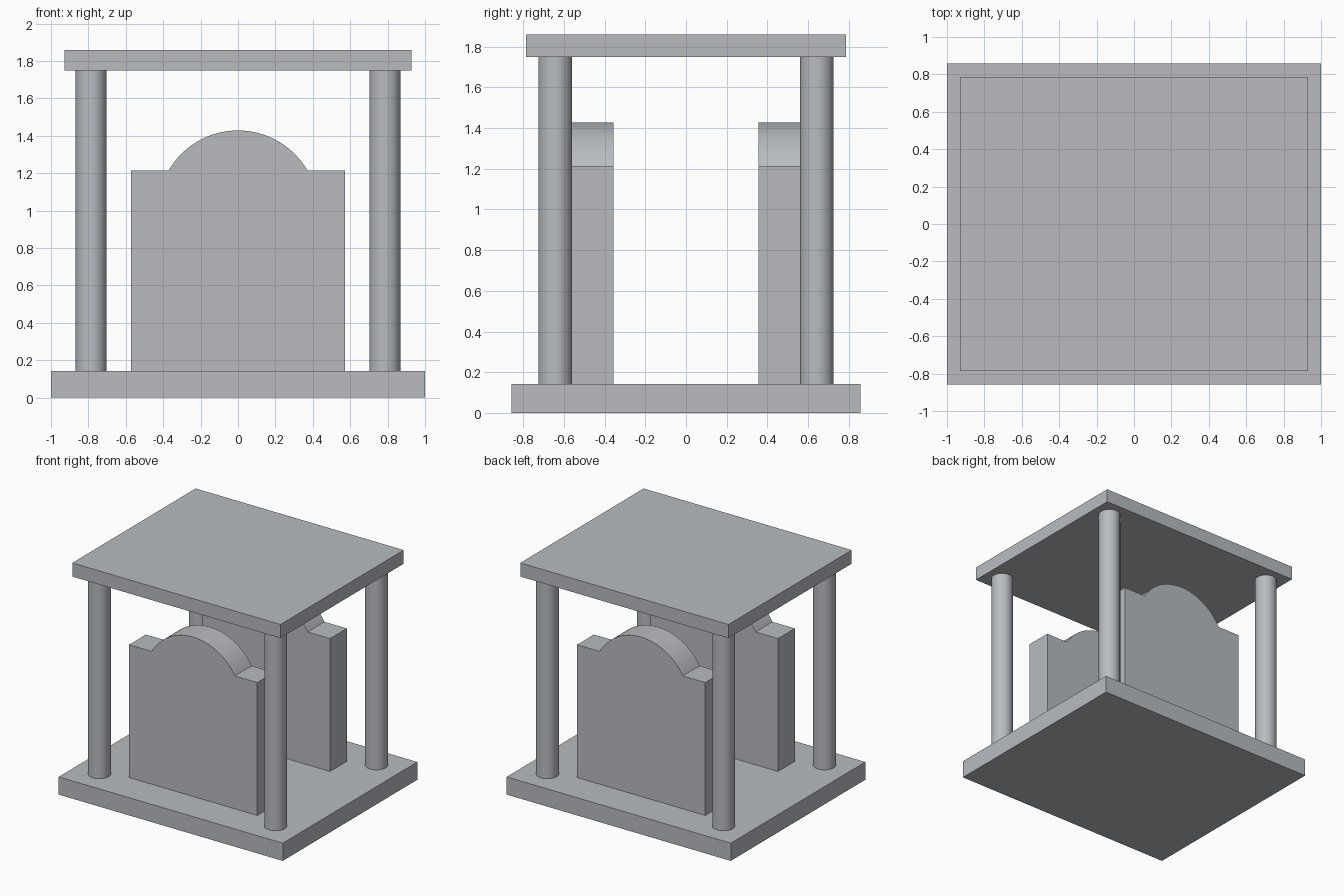
import bpy, bmesh, math

if "Cube" in bpy.data.objects:
    bpy.data.objects.remove(bpy.data.objects["Cube"])

U = 1 / 7  # module the whole model is laid out on

stone = bpy.data.materials.new("grey stone")
stone.diffuse_color = (0.48, 0.50, 0.53, 1)
stone.use_nodes = True
stone.node_tree.nodes["Principled BSDF"].inputs["Base Color"].default_value = stone.diffuse_color


def finish(obj, name, smooth=False):
    obj.name = obj.data.name = name
    obj.data.materials.append(stone)
    if smooth:
        bpy.ops.object.select_all(action='DESELECT')
        obj.select_set(True)
        bpy.context.view_layer.objects.active = obj
        bpy.ops.object.shade_smooth_by_angle(angle=math.radians(30))
    return obj


def extrude_y(name, profile, y0, y1, smooth=False):
    """Extrude a closed x-z outline from y0 to y1."""
    bm = bmesh.new()
    face = bm.faces.new([bm.verts.new((x, y0, z)) for x, z in profile])
    ext = bmesh.ops.extrude_face_region(bm, geom=[face])
    moved = [v for v in ext["geom"] if isinstance(v, bmesh.types.BMVert)]
    bmesh.ops.translate(bm, vec=(0, y1 - y0, 0), verts=moved)
    bmesh.ops.recalc_face_normals(bm, faces=bm.faces)
    mesh = bpy.data.meshes.new(name)
    bm.to_mesh(mesh)
    bm.free()
    obj = bpy.data.objects.new(name, mesh)
    bpy.context.collection.objects.link(obj)
    return finish(obj, name, smooth)


def plate(name, hx, hy, z0, z1):
    extrude_y(name, [(-hx, z0), (hx, z0), (hx, z1), (-hx, z1)], -hy, hy)


# Base and roof plates
plate("base_plate", 7 * U, 6 * U, 0, U)
plate("roof_plate", 6.5 * U, 5.5 * U, 1.75, 1.86)

# Four round corner columns
for sx, side in ((-1, "left"), (1, "right")):
    for sy, end in ((-1, "front"), (1, "back")):
        bpy.ops.mesh.primitive_cylinder_add(
            vertices=64, radius=0.083, depth=1.75 - U,
            location=(sx * 5.5 * U, sy * 4.5 * U, (1.75 + U) / 2))
        finish(bpy.context.object, f"{end}_{side}_column", True)

# Two upright panels, each with a round arch rising from flat shoulders
radius, centre_z, shoulder_z, half_w = 3 * U, 7 * U, 8.5 * U, 4 * U
start = math.asin((shoulder_z - centre_z) / radius)
steps = 48
arch = []
for i in range(steps + 1):
    a = start + (math.pi - 2 * start) * i / steps
    arch.append((radius * math.cos(a), centre_z + radius * math.sin(a)))
outline = [(-half_w, U), (half_w, U), (half_w, shoulder_z)] + arch + [(-half_w, shoulder_z)]
for s, end in ((-1, "front"), (1, "back")):
    extrude_y(f"{end}_arched_panel", outline, s * 4 * U, s * 2.5 * U, True)
